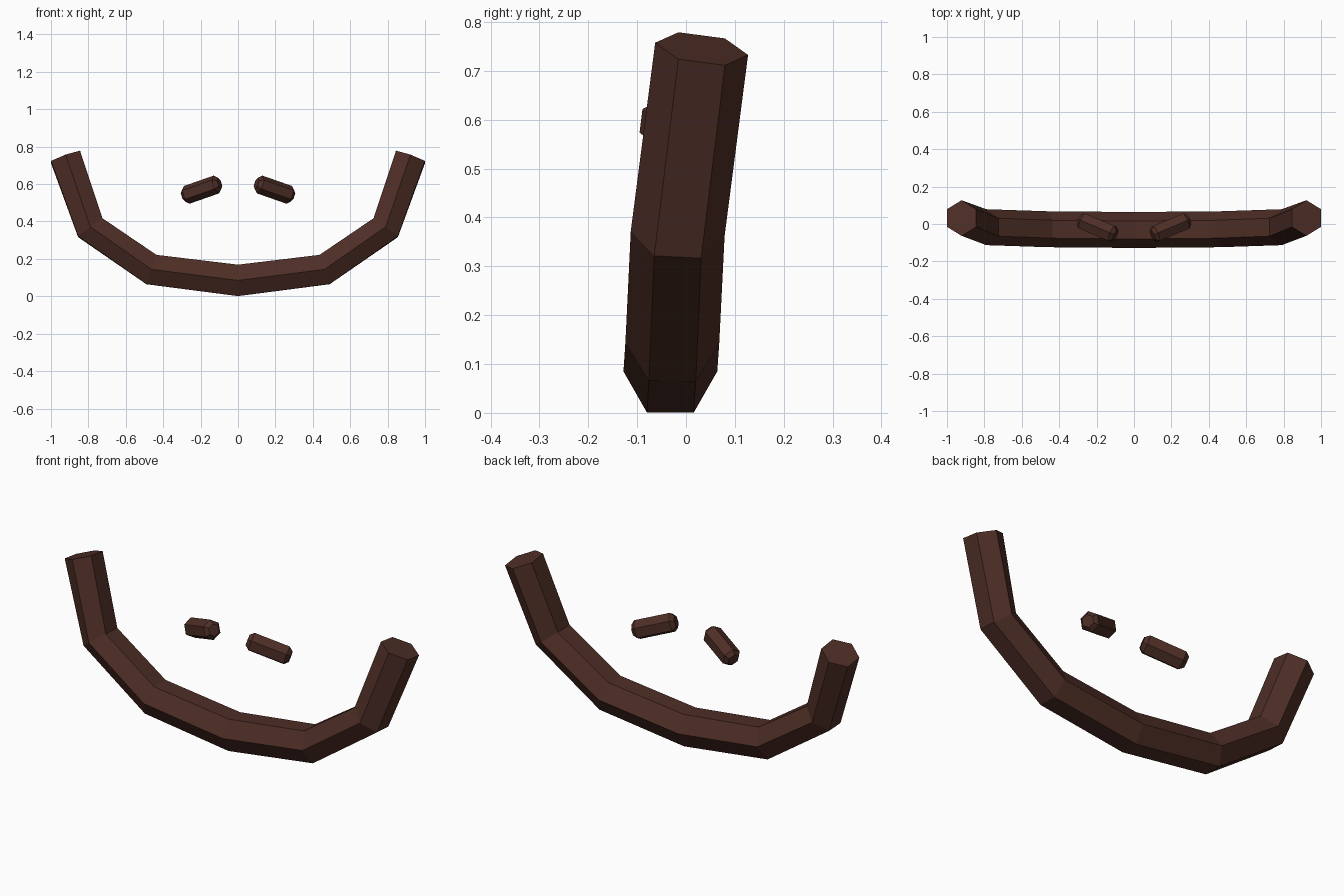
import bpy, bmesh, math
from mathutils import Vector as V

if "Cube" in bpy.data.objects:
    bpy.data.objects.remove(bpy.data.objects["Cube"])

brown = bpy.data.materials.new("dark_brown")
brown.diffuse_color = (0.076, 0.027, 0.019, 1)
brown.use_nodes = True
brown.node_tree.nodes["Principled BSDF"].inputs["Base Color"].default_value = brown.diffuse_color


def hex_ring(c, up, side):
    """Six points around c: two tips along side, flats along up."""
    return [c + side, c + side / 2 + up, c - side / 2 + up,
            c - side, c - side / 2 - up, c + side / 2 - up]


def loft(name, rings):
    """Closed flat-shaded tube through a list of rings."""
    bm = bmesh.new()
    loops = [[bm.verts.new(p) for p in r] for r in rings]
    for a, b in zip(loops, loops[1:]):
        for i in range(6):
            j = (i + 1) % 6
            bm.faces.new((a[i], a[j], b[j], b[i]))
    bm.faces.new(loops[0])
    bm.faces.new(loops[-1])
    bmesh.ops.recalc_face_normals(bm, faces=bm.faces)
    me = bpy.data.meshes.new(name)
    bm.to_mesh(me)
    bm.free()
    me.materials.append(brown)
    ob = bpy.data.objects.new(name, me)
    bpy.context.collection.objects.link(ob)
    return ob


# Curved bar: mitred hexagon sections from the middle out (centre, up, side)
half = [
    ((0, -0.032, 0.085), (0, 0, 0.084), (0, 0.096, 0)),
    ((0.463, -0.028, 0.143), (-0.027, 0, 0.078), (0, 0.096, -0.001)),
    ((0.79, -0.017, 0.367), (-0.065, 0, 0.048), (0, 0.096, -0.005)),
    ((0.922, 0.032, 0.745), (-0.0775, 0, 0.0275), (0, 0.095, -0.0125)),
]


def flip(t):
    return (-t[0], t[1], t[2])


sections = [tuple(map(flip, s)) for s in reversed(half[1:])] + half
loft("curved_bar", [hex_ring(*map(V, s)) for s in sections])

# Two small tilted pegs with chamfered ends
for name, s in (("right_peg", 1), ("left_peg", -1)):
    c = V((0.195 * s, -0.019, 0.57))
    d = V((s, 0.42, -0.35)).normalized()
    tip = (V((0, 0, 1)) - d * d.z).normalized()
    flat = d.cross(tip)
    loft(name, [hex_ring(c + d * t, flat * r * math.sqrt(0.75), tip * r)
                for t, r in ((-0.11, 0.031), (-0.09, 0.05), (0.09, 0.05), (0.11, 0.031))])
